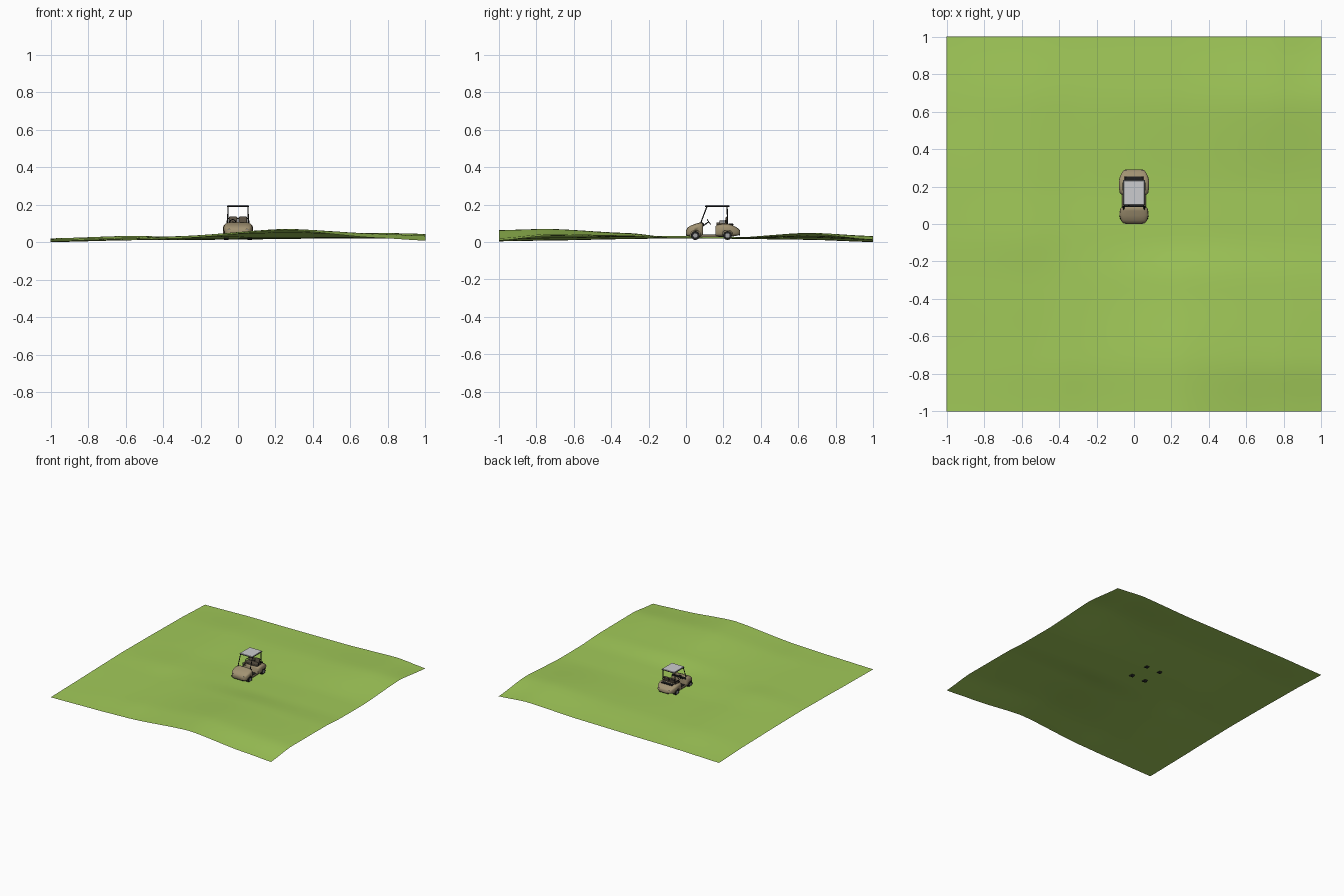
import bpy, bmesh, math
from mathutils import Vector

if "Cube" in bpy.data.objects:
    bpy.data.objects.remove(bpy.data.objects["Cube"])


def mat(name, rgb):
    m = bpy.data.materials.new(name)
    m.diffuse_color = (*rgb, 1)
    m.use_nodes = True
    m.node_tree.nodes["Principled BSDF"].inputs["Base Color"].default_value = m.diffuse_color
    return m


GRASS = mat("grass green", (0.36, 0.59, 0.10))
TAN = mat("body tan", (0.36, 0.29, 0.17))
GREY = mat("roof grey", (0.60, 0.60, 0.62))
BLACK = mat("rubber black", (0.015, 0.015, 0.015))
SEAT = mat("seat brown", (0.10, 0.08, 0.055))
PALE = mat("lamp white", (0.75, 0.75, 0.70))
METAL = mat("hub metal", (0.35, 0.35, 0.36))


def finish(bm, name, material, angle=35):
    bmesh.ops.recalc_face_normals(bm, faces=bm.faces)
    me = bpy.data.meshes.new(name)
    bm.to_mesh(me)
    bm.free()
    ob = bpy.data.objects.new(name, me)
    bpy.context.collection.objects.link(ob)
    me.materials.append(material)
    bpy.ops.object.select_all(action='DESELECT')
    ob.select_set(True)
    bpy.context.view_layer.objects.active = ob
    bpy.ops.object.shade_smooth_by_angle(angle=math.radians(angle))
    return ob


def loft(name, sections, material, power=0.45, n=28):
    """Closed rounded body; each section is (y, half width, bottom, top)."""
    bm = bmesh.new()
    rings = []
    for y, w, z0, z1 in sections:
        ring = []
        for i in range(n):
            a = 2 * math.pi * i / n
            c, s = math.cos(a), math.sin(a)
            ring.append(bm.verts.new((
                math.copysign(abs(c) ** power, c) * w, y,
                (z0 + z1) / 2 + math.copysign(abs(s) ** power, s) * (z1 - z0) / 2)))
        rings.append(ring)
    for a, b in zip(rings, rings[1:]):
        for i in range(n):
            bm.faces.new((a[i], a[(i + 1) % n], b[(i + 1) % n], b[i]))
    bm.faces.new(rings[0])
    bm.faces.new(rings[-1])
    return finish(bm, name, material, 45)


def rod(name, p, q, r, material, n=10):
    p, q = Vector(p), Vector(q)
    bm = bmesh.new()
    bmesh.ops.create_cone(bm, cap_ends=True, segments=n, radius1=r, radius2=r, depth=(q - p).length)
    bm.transform((q - p).to_track_quat('Z', 'Y').to_matrix().to_4x4())
    bmesh.ops.translate(bm, verts=bm.verts, vec=(p + q) / 2)
    return finish(bm, name, material)


def box(name, loc, size, material, bevel=0.004, tilt=0):
    bm = bmesh.new()
    bmesh.ops.create_cube(bm, size=1)
    bmesh.ops.scale(bm, verts=bm.verts, vec=size)
    ob = finish(bm, name, material)
    ob.location = loc
    ob.rotation_euler.x = tilt
    b = ob.modifiers.new("round", 'BEVEL')
    b.width, b.segments = bevel, 3
    return ob


# Rolling lawn: a coarse height grid, blended between its lines
xs = [-1, -.56, -.31, .26, .75, 1]
ys = [-1, -.74, -.3, -.08, .2, .66, 1]
heights = [[.004, .012, .020, .064, .022, .008],
           [.008, .020, .032, .071, .045, .034],
           [.016, .026, .030, .048, .036, .032],
           [.020, .034, .027, .024, .022, .021],
           [.018, .028, .020, .018, .020, .020],
           [.012, .028, .024, .030, .050, .044],
           [.000, .010, .011, .016, .032, .012]]


def ease(t):
    return 0.5 * t + 0.5 * t * t * (3 - 2 * t)


def cell(v, grid):
    i = max(k for k in range(len(grid) - 1) if v >= grid[k] - 1e-6)
    return i, ease((v - grid[i]) / (grid[i + 1] - grid[i]))


def height(x, y):
    i, u = cell(x, xs)
    j, v = cell(y, ys)
    a, b = heights[j], heights[j + 1]
    return (a[i] * (1 - u) + a[i + 1] * u) * (1 - v) + (b[i] * (1 - u) + b[i + 1] * u) * v


bm = bmesh.new()
bmesh.ops.create_grid(bm, x_segments=40, y_segments=40, size=1)
for v in bm.verts:
    v.co.z = height(v.co.x, v.co.y)
finish(bm, "lawn", GRASS, 60)

# Cart body: hood, floor and rear shell
hood = loft("hood", [(.000, .046, .040, .062), (.006, .060, .033, .074), (.020, .070, .029, .086),
                     (.045, .077, .028, .096), (.070, .076, .028, .103), (.084, .072, .029, .107),
                     (.090, .066, .032, .104)], TAN)
rear = loft("rear_shell", [(.158, .070, .030, .085), (.166, .076, .028, .094), (.190, .080, .028, .098),
                           (.225, .081, .028, .098), (.250, .076, .030, .090), (.272, .066, .034, .078),
                           (.284, .058, .038, .068), (.290, .048, .042, .060)], TAN)
box("floor", (0, .125, .033), (.126, .10, .012), TAN, .003)
box("floor_mat", (0, .125, .040), (.11, .075, .003), BLACK, .001)
box("dashboard", (0, .090, .094), (.124, .010, .016), BLACK, .003)
box("front_bumper", (0, .006, .038), (.09, .010, .010), BLACK, .003)
box("rear_bumper", (0, .284, .040), (.09, .010, .010), BLACK, .003)

# Wheels in cut arches
for body, y in ((hood, .050), (rear, .222)):
    for side, s in (("left", -1), ("right", 1)):
        cut = rod("arch_cutter", (s * .046, y, .035), (s * .11, y, .035), .028, BLACK, 24)
        cut.hide_render = True
        cut.hide_set(True)
        m = body.modifiers.new("arch", 'BOOLEAN')
        m.operation, m.object, m.solver = 'DIFFERENCE', cut, 'EXACT'
        rod(side + "_tyre", (s * .050, y, .035), (s * .076, y, .035), .0235, BLACK, 24)
        rod(side + "_hub", (s * .070, y, .035), (s * .0775, y, .035), .012, METAL, 16)
    rod("axle", (-.055, y, .035), (.055, y, .035), .005, BLACK)

# Seats
box("seat_base", (0, .190, .098), (.120, .055, .014), SEAT, .005)
for s in (-1, 1):
    box("seat_back", (s * .026, .216, .117), (.044, .012, .038), SEAT, .0055, -.2)
    rod("arm_rail", (s * .060, .180, .113), (s * .060, .222, .113), .0022, BLACK)
    rod("arm_post", (s * .060, .180, .094), (s * .060, .180, .113), .0022, BLACK)
box("bag_deck", (0, .240, .094), (.10, .026, .008), BLACK, .002)

# Roof and its frame
box("roof", (0, .168, .194), (.112, .128, .007), GREY, .003)
box("roof_trim", (0, .168, .190), (.116, .132, .004), BLACK, .0015)
for s in (-1, 1):
    rod("front_post", (s * .055, .076, .095), (s * .054, .112, .190), .003, BLACK)
    rod("rear_post", (s * .055, .222, .090), (s * .054, .220, .190), .003, BLACK)
    # Lamps on nose and tail
    rod("headlamp", (s * .046, .004, .062), (s * .046, .018, .064), .008, PALE, 14)
    rod("tail_lamp", (s * .046, .270, .060), (s * .046, .287, .060), .006, PALE, 14)
rod("seat_rail", (-.055, .222, .125), (.055, .222, .125), .0022, BLACK)

# Steering column and wheel
rod("steering_column", (-.028, .088, .085), (-.028, .122, .108), .003, BLACK)
bpy.ops.mesh.primitive_torus_add(major_radius=.015, minor_radius=.0022, major_segments=20,
                                 minor_segments=6, location=(-.028, .122, .108),
                                 rotation=(-.95, 0, 0))
wheel = bpy.context.object
wheel.name = "steering_wheel"
wheel.data.materials.append(BLACK)
bpy.ops.object.shade_smooth()
